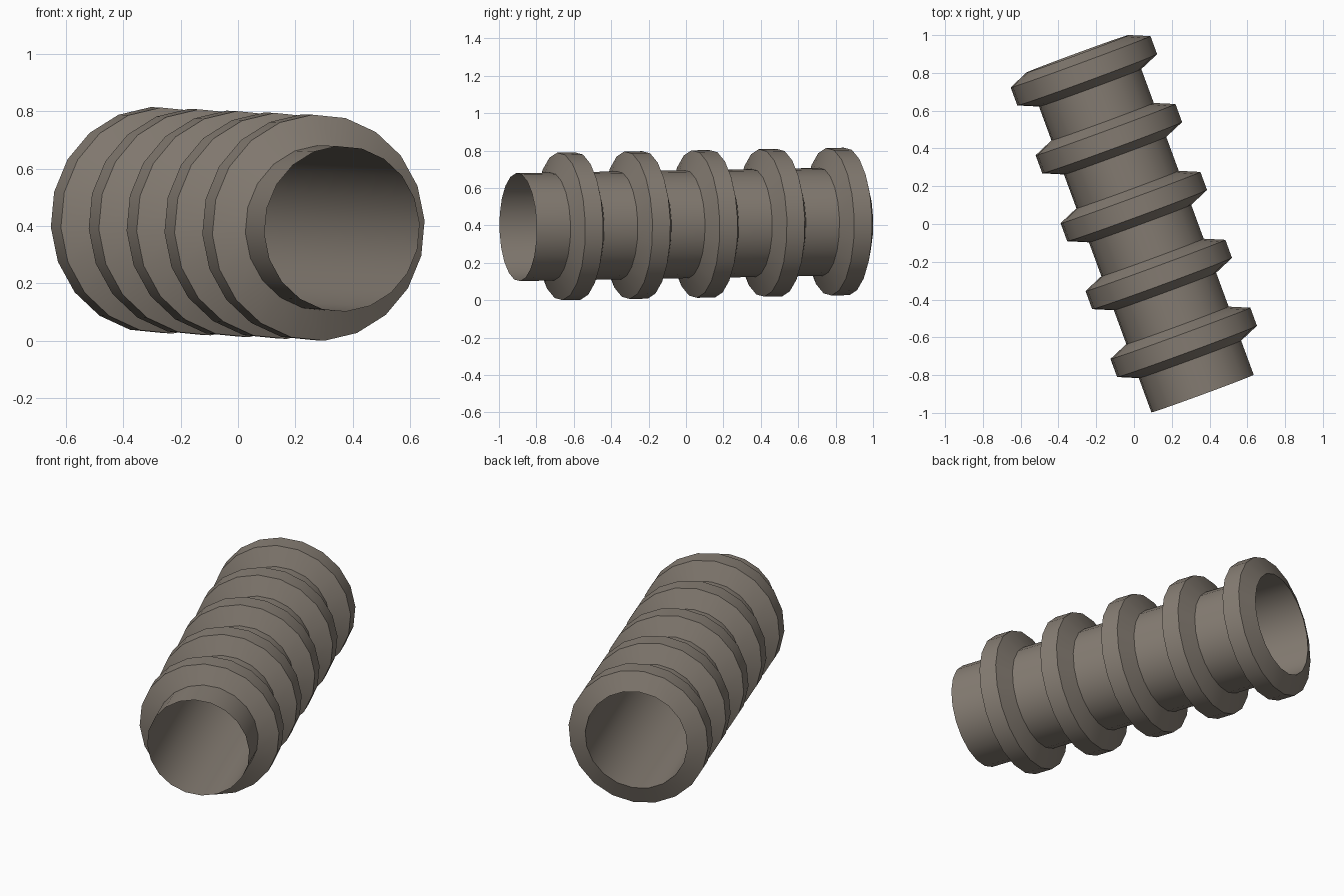
import bpy, bmesh, math
from mathutils import Vector, Matrix

if "Cube" in bpy.data.objects:
    bpy.data.objects.remove(bpy.data.objects["Cube"])

SIDES = 20
ROLL = math.radians(3.6)
TUBE_R, RING_R = 0.289, 0.395

# Placement of the pipe: axis turned about z and tilted slightly upward to the back
side = Vector((0.9386, 0.345, 0)).normalized()
axis = Vector((-0.345, 0.9386, 0.0163)).normalized()
up = side.cross(axis).normalized()
centre = Vector((0.029, 0.0106, 0.4065))

mat = bpy.data.materials.new("brown grey")
mat.diffuse_color = (0.235, 0.203, 0.170, 1)
mat.use_nodes = True
mat.node_tree.nodes["Principled BSDF"].inputs["Base Color"].default_value = mat.diffuse_color


def lathe(name, profile):
    """Revolve (distance along axis, radius) points round the pipe axis."""
    bm = bmesh.new()
    loops = []
    for s, r in profile:
        loop = []
        for k in range(SIDES):
            a = ROLL + k * math.tau / SIDES
            p = centre + axis * s + (up * math.cos(a) - side * math.sin(a)) * r
            loop.append(bm.verts.new(p))
        loops.append(loop)
    for a, b in zip(loops, loops[1:]):
        for k in range(SIDES):
            n = (k + 1) % SIDES
            bm.faces.new((a[k], b[k], b[n], a[n]))
    # make the faces point away from the axis
    bm.normal_update()
    f = bm.faces[:][0]
    out = f.calc_center_median() - centre
    out -= axis * out.dot(axis)
    if f.normal.dot(out) < 0:
        bmesh.ops.reverse_faces(bm, faces=bm.faces[:])
    me = bpy.data.meshes.new(name)
    bm.to_mesh(me)
    bm.free()
    me.materials.append(mat)
    ob = bpy.data.objects.new(name, me)
    bpy.context.collection.objects.link(ob)
    bpy.ops.object.select_all(action='DESELECT')
    ob.select_set(True)
    bpy.context.view_layer.objects.active = ob
    bpy.ops.object.shade_smooth_by_angle(angle=math.radians(30))
    return ob


# Open thin-walled tube
lathe("tube", [(-0.968, TUBE_R), (0.949, TUBE_R)])

# Five bevelled rings, the last one flush with the back end
for i in range(5):
    c = -0.679 + i * 0.383
    lathe(f"ring_{i + 1}", [(c - 0.096, TUBE_R), (c - 0.051, RING_R),
                            (c + 0.051, RING_R), (c + 0.096, TUBE_R)])
